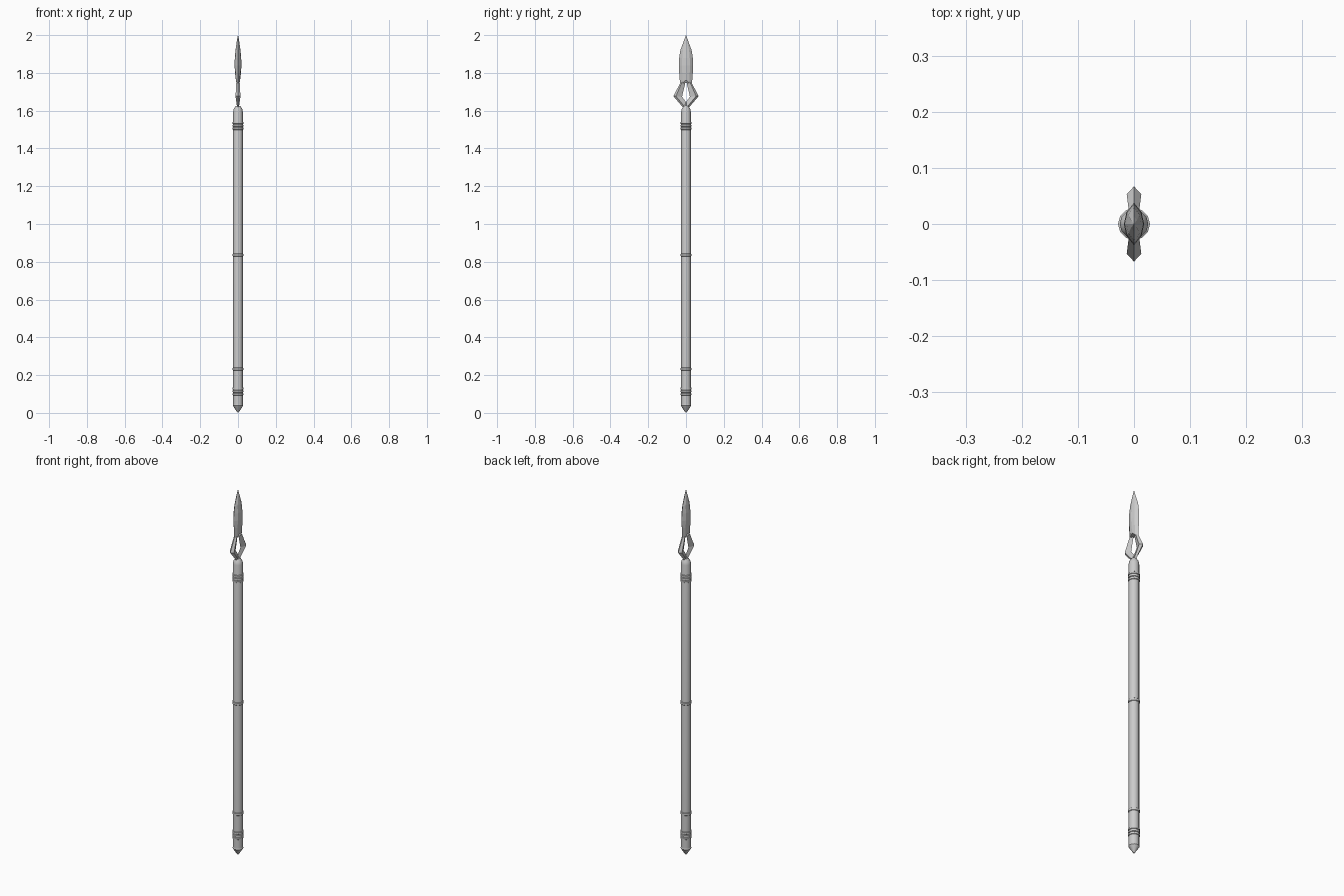
import bpy, bmesh, math

if "Cube" in bpy.data.objects:
    bpy.data.objects.remove(bpy.data.objects["Cube"])

def finish(name, bm):
    bmesh.ops.remove_doubles(bm, verts=bm.verts, dist=1e-6)
    bmesh.ops.recalc_face_normals(bm, faces=bm.faces)
    me = bpy.data.meshes.new(name)
    bm.to_mesh(me)
    bm.free()
    ob = bpy.data.objects.new(name, me)
    bpy.context.collection.objects.link(ob)
    return ob

def loft(name, sections):
    """Skin closed sections of equal point count and cap both ends."""
    bm = bmesh.new()
    rows = [[bm.verts.new(p) for p in s] for s in sections]
    n = len(rows[0])
    for a, b in zip(rows, rows[1:]):
        for i in range(n):
            j = (i + 1) % n
            bm.faces.new((a[i], a[j], b[j], b[i]))
    bm.faces.new(rows[0])
    bm.faces.new(rows[-1])
    return finish(name, bm)

def turned(name, profile, sides=12):
    """Lathe a (radius, z) profile about the z axis, smooth around it."""
    step = 2 * math.pi / sides
    ob = loft(name, [[(r * math.cos(step * i), r * math.sin(step * i), z)
                      for i in range(sides)] for r, z in profile])
    bpy.ops.object.select_all(action='DESELECT')
    bpy.context.view_layer.objects.active = ob
    ob.select_set(True)
    bpy.ops.object.shade_smooth_by_angle(angle=math.radians(35))
    return ob

# Shaft with a rounded shoulder at the top
turned("shaft", [(0.0255, 0.045), (0.0255, 1.595), (0.022, 1.610), (0.012, 1.625)])
# Pointed foot
turned("foot_spike", [(0.0005, 0.0), (0.010, 0.012), (0.027, 0.038), (0.0255, 0.045)])

# Binding rings: triple sets near the ends, single bands on the shaft
def ring(name, z, h, r=0.0285):
    turned(name, [(0.024, z - h), (r, z - h * 0.6), (r, z + h * 0.6), (0.024, z + h)])

for label, base in (("lower", 0.099), ("upper", 1.505)):
    for k in range(3):
        ring(f"{label}_binding_{k + 1}", base + k * 0.015, 0.007)
ring("lower_band", 0.232, 0.009)
ring("middle_band", 0.836, 0.009)

# Blade: lens-shaped cross-section (z, half width, half thickness)
lens = [(0, 1), (0.75, 0.55), (1, 0), (0.75, -0.55),
        (0, -1), (-0.75, -0.55), (-1, 0), (-0.75, 0.55)]
blade = [(1.735, 0.031, 0.011), (1.80, 0.036, 0.016), (1.84, 0.038, 0.018),
         (1.88, 0.036, 0.017), (1.92, 0.030, 0.013), (1.965, 0.013, 0.007),
         (2.0, 0.0005, 0.0005)]
sections = [[(t * x, w * y, z) for x, y in lens] for z, w, t in blade]
# The underside of the blade is notched by the opening
sections[0] = [(x, y, 1.762 - 0.9 * abs(y)) for x, y, z in sections[0]]
loft("blade", sections)

# Side barbs: kite section (outer y, z, inner y, z, half thickness)
barb = [(0.008, 1.608, 0.0, 1.645, 0.005), (0.067, 1.677, 0.021, 1.674, 0.013),
        (0.031, 1.745, 0.0, 1.762, 0.009)]
for side, s in (("right", 1), ("left", -1)):
    rows = []
    for yo, zo, yi, zi, t in barb:
        ym, zm = yo * 0.7 + yi * 0.3, zo * 0.7 + zi * 0.3
        rows.append([(0, s * yo, zo), (t, s * ym, zm), (0, s * yi, zi), (-t, s * ym, zm)])
    loft(f"{side}_barb", rows)

# Neck joining the barbs to the shaft
loft("neck", [[(t, 0, z), (0, w, z), (-t, 0, z), (0, -w, z)]
              for z, w, t in ((1.60, 0.009, 0.007), (1.62, 0.015, 0.006),
                              (1.642, 0.002, 0.003))])
